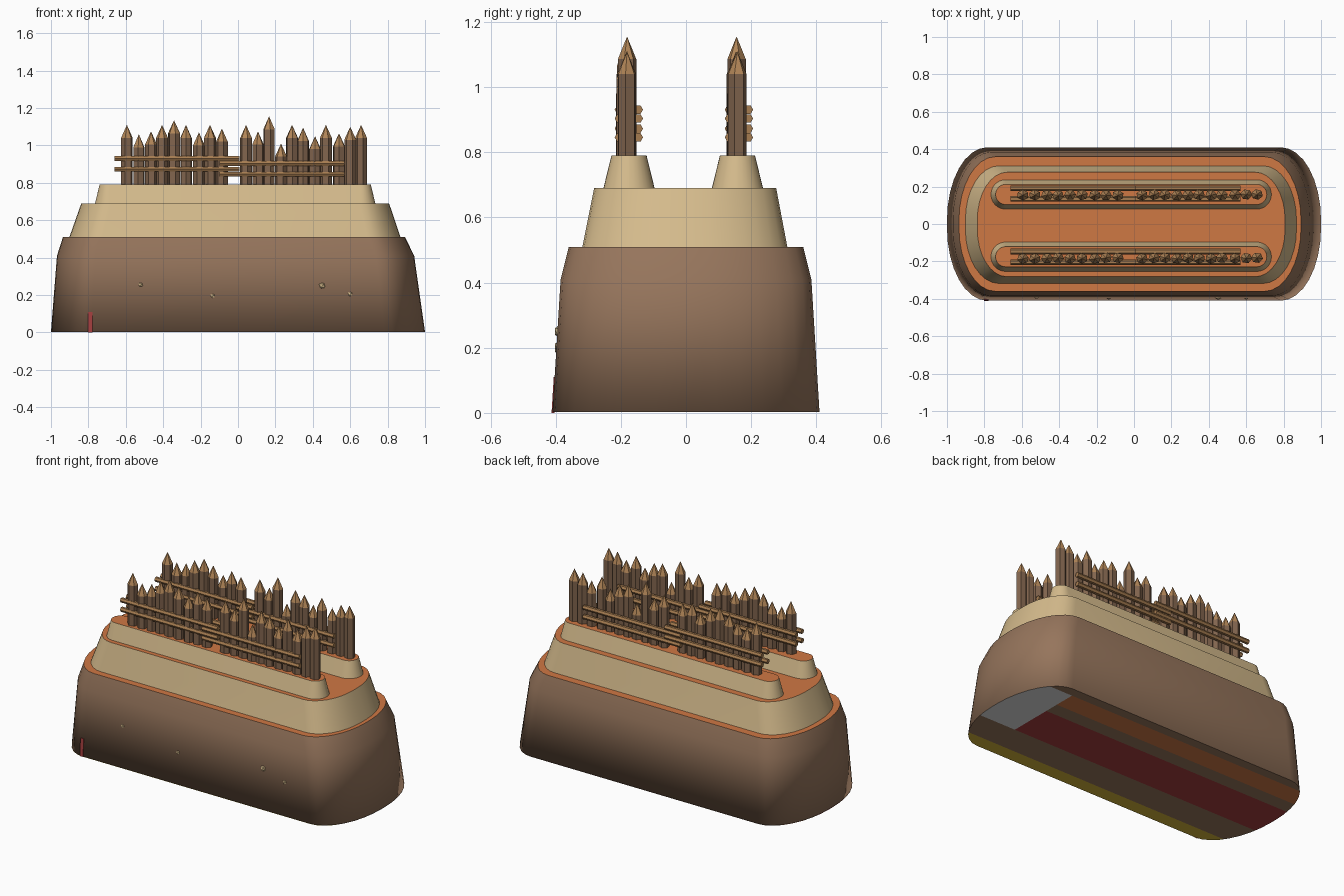
import bpy, bmesh, math, random
from mathutils import Matrix

if "Cube" in bpy.data.objects:
    bpy.data.objects.remove(bpy.data.objects["Cube"])

random.seed(4)


def material(name, rgb):
    m = bpy.data.materials.new(name)
    m.diffuse_color = (*[((c / 255 + 0.055) / 1.055) ** 2.4 for c in rgb], 1)
    m.use_nodes = True
    m.node_tree.nodes["Principled BSDF"].inputs["Base Color"].default_value = m.diffuse_color
    return m


EARTH = material("brown earth", (150, 117, 92))
SAND = material("pale sand", (214, 188, 141))
CLAY = material("orange clay", (207, 120, 68))
POST = material("dark wood", (130, 101, 78))
TIP = material("cut wood", (178, 134, 88))
RAIL = material("rail wood", (166, 124, 80))
RED = material("red", (165, 62, 62))
YELLOW = material("yellow", (212, 180, 55))
GREY = material("light grey", (222, 222, 222))


def finish(name, bm, mats):
    bmesh.ops.recalc_face_normals(bm, faces=bm.faces)
    me = bpy.data.meshes.new(name)
    bm.to_mesh(me)
    bm.free()
    for m in mats:
        me.materials.append(m)
    ob = bpy.data.objects.new(name, me)
    bpy.context.collection.objects.link(ob)
    return ob


def outline(x0, x1, y0, y1, ex, ey, n=8):
    """Rectangle whose corners are quarter ellipses ex by ey."""
    pts = []
    for q, (cx, cy) in enumerate([(x1 - ex, y1 - ey), (x0 + ex, y1 - ey),
                                  (x0 + ex, y0 + ey), (x1 - ex, y0 + ey)]):
        for i in range(n + 1):
            a = math.pi / 2 * (q + i / n)
            pts.append((cx + ex * math.cos(a), cy + ey * math.sin(a)))
    return pts


def loft(name, levels, side, smooth_all=False):
    """levels: (z, outline arguments); the top cap is clay."""
    bm = bmesh.new()
    rings = [[bm.verts.new((x, y, z)) for x, y in outline(*o)] for z, o in levels]
    n = len(rings[0])
    for a, b in zip(rings, rings[1:]):
        for i in range(n):
            bm.faces.new((a[i], a[(i + 1) % n], b[(i + 1) % n], b[i]))
    bm.faces.new(rings[0][::-1])
    # separate cap keeps the rim crisp
    cap = bm.faces.new([bm.verts.new(v.co) for v in rings[-1]])
    cap.material_index = 1
    for f in bm.faces:
        f.smooth = f is not cap
    ob = finish(name, bm, (side, CLAY))
    if not smooth_all:
        bpy.ops.object.select_all(action='DESELECT')
        ob.select_set(True)
        bpy.context.view_layer.objects.active = ob
        bpy.ops.object.shade_smooth_by_angle(angle=math.radians(35))
    return ob


# earth mound and sand terrace
FOOT = (-1.0, 1.0, -0.41, 0.41, 0.215, 0.39)
loft("earth_base", [
    (0.002, FOOT),
    (0.41, (-0.968, 0.942, -0.385, 0.385, 0.205, 0.365)),
    (0.51, (-0.936, 0.893, -0.36, 0.36, 0.195, 0.34))], EARTH, True)
loft("sand_terrace", [
    (0.50, (-0.905, 0.872, -0.32, 0.313, 0.18, 0.29)),
    (0.69, (-0.838, 0.808, -0.282, 0.277, 0.16, 0.255))], SAND)


# sharpened stakes: centre x and tip height
STAKES = [(-.594, 1.11), (-.53, 1.06), (-.465, 1.075), (-.406, 1.11), (-.342, 1.135),
          (-.278, 1.11), (-.209, 1.07), (-.15, 1.11), (-.086, 1.09), (.043, 1.11),
          (.107, 1.075), (.166, 1.156), (.23, 1.01), (.289, 1.11), (.348, 1.095),
          (.412, 1.05), (.47, 1.11), (.54, 1.065), (.6, 1.10), (.658, 1.11)]


def stakes(name, y):
    bm = bmesh.new()
    for x, top in STAKES:
        r, turn = 0.032, random.uniform(0, 1)
        dy = random.uniform(-0.003, 0.003)
        ring = [(x + r * math.cos(turn + i * math.pi / 3),
                 y + dy + 0.9 * r * math.sin(turn + i * math.pi / 3)) for i in range(6)]
        low = [bm.verts.new((*p, 0.77)) for p in ring]
        high = [bm.verts.new((*p, top - 0.07)) for p in ring]
        tip = bm.verts.new((x, y + dy, top))
        bm.faces.new(low[::-1])
        for i in range(6):
            j = (i + 1) % 6
            bm.faces.new((low[i], low[j], high[j], high[i]))
            bm.faces.new((high[i], high[j], tip)).material_index = 1
    finish(name, bm, (POST, TIP))


def rails(name, y):
    bm = bmesh.new()
    for dy in (-0.021, 0.036):
        for x0, x1, z in [(-.66, .008, .931), (-.66, .008, .873),
                          (-.1, .57, .904), (-.1, .57, .846)]:
            mat = (Matrix.Translation(((x0 + x1) / 2, y + dy, z))
                   @ Matrix.Rotation(math.pi / 2, 4, 'Y'))
            bmesh.ops.create_cone(bm, cap_ends=True, segments=6, radius1=0.015,
                                  radius2=0.015, depth=x1 - x0, matrix=mat)
    finish(name, bm, (RAIL,))


# two ridges, each with its palisade
for side, ry, fy in (("front", -0.175, -0.183), ("back", 0.158, 0.155)):
    loft(side + "_ridge", [
        (0.68, (-0.767, 0.737, ry - 0.081, ry + 0.081, 0.08, 0.08)),
        (0.79, (-0.74, 0.71, ry - 0.054, ry + 0.054, 0.054, 0.054))], SAND)
    stakes(side + "_stakes", fy)
    rails(side + "_rails", fy)

# small pebbles set almost flush in the mound
bm = bmesh.new()
for x, y, z, r in [(-.52, -.386, .255, .016), (-.135, -.389, .195, .016),
                   (.45, -.384, .25, .022), (.6, -.388, .205, .017)]:
    bmesh.ops.create_icosphere(bm, subdivisions=1, radius=r,
                               matrix=Matrix.Translation((x, y, z)))
finish("pebbles", bm, (SAND,))

# underside sheet cut into coloured lengthwise bands
BANDS = [(-.41, -.325, 1), (-.14, .13, 2), (.22, .35, 3)]
bm = bmesh.new()
bm.faces.new([bm.verts.new((x, y, 0)) for x, y in outline(*FOOT)])
cuts = [((0, y, 0), (0, 1, 0)) for b in BANDS for y in b[:2]] + [((.74, 0, 0), (1, 0, 0))]
for co, no in cuts:
    bmesh.ops.bisect_plane(bm, geom=bm.verts[:] + bm.edges[:] + bm.faces[:],
                           plane_co=co, plane_no=no)
for f in bm.faces:
    c = f.calc_center_median()
    for y0, y1, index in BANDS:
        if y0 < c.y < y1:
            f.material_index = index
    if c.x > .74 and -.14 < c.y < .35:
        f.material_index = 4
    f.normal_update()
    if f.normal.z > 0:
        f.normal_flip()
me = bpy.data.meshes.new("underside_bands")
bm.to_mesh(me)
bm.free()
for m in (EARTH, YELLOW, RED, CLAY, GREY):
    me.materials.append(m)
bpy.context.collection.objects.link(bpy.data.objects.new("underside_bands", me))

# red sliver showing at the foot of the front
bm = bmesh.new()
bmesh.ops.create_cube(bm, size=1, matrix=Matrix.Translation((-.79, -.405, .055))
                      @ Matrix.Rotation(-.061, 4, 'X') @ Matrix.Diagonal((.022, .009, .11, 1)))
finish("red_sliver", bm, (RED,))
